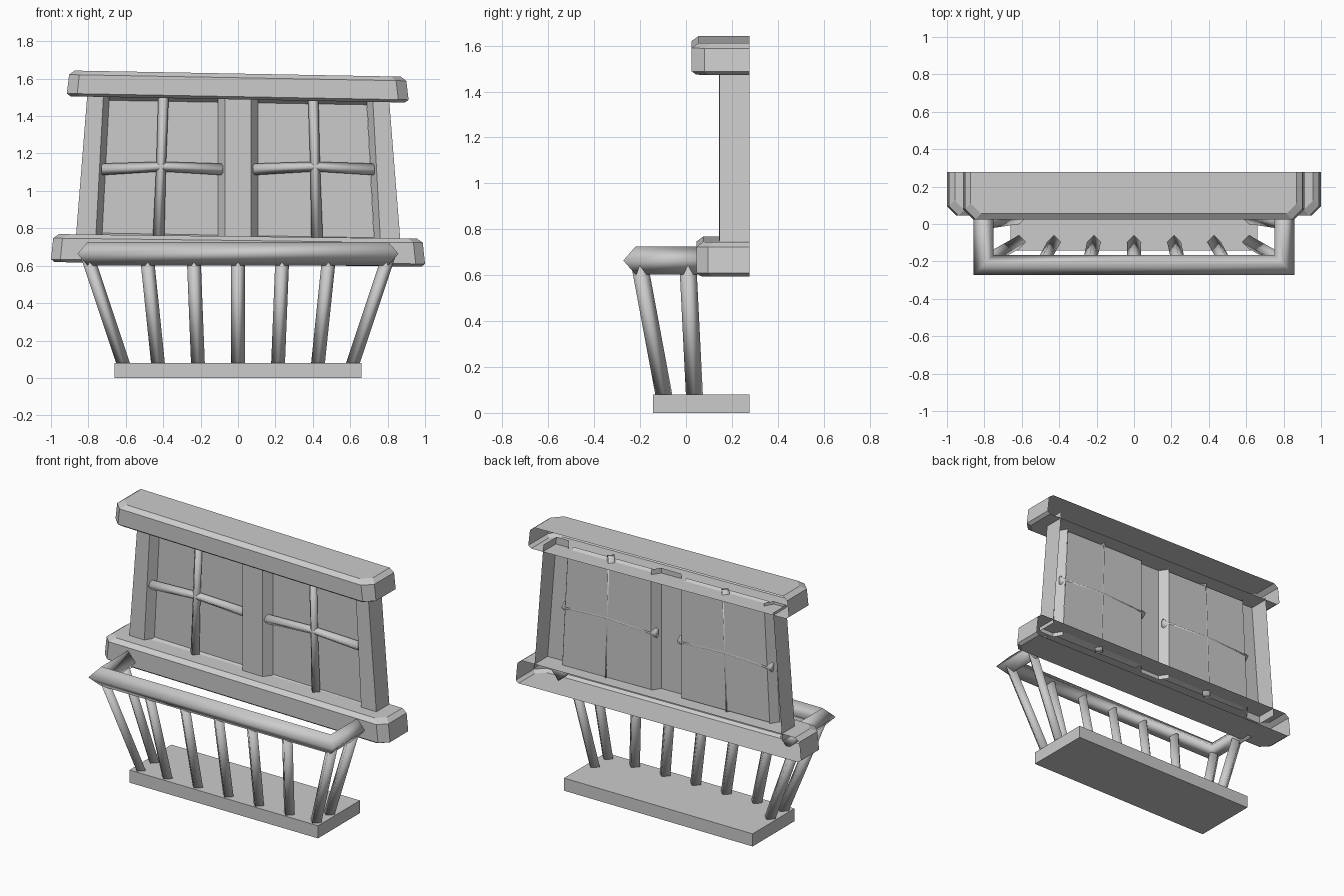
import bpy, bmesh
from mathutils import Vector

if "Cube" in bpy.data.objects:
    bpy.data.objects.remove(bpy.data.objects["Cube"])

BACK, FACE, PANE = 0.277, 0.147, 0.2   # open back, frame face, window sheet depth


def loft(name, rings, closed=False, caps=False, smooth=None):
    """Skin a list of equal-length point rings into one object."""
    bm = bmesh.new()
    rows = [[bm.verts.new(p) for p in r] for r in rings]
    n = len(rows[0])
    for a, b in zip(rows, rows[1:]):
        for i in range(n if closed else n - 1):
            j = (i + 1) % n
            bm.faces.new((a[i], a[j], b[j], b[i]))
    if caps:
        bm.faces.new(rows[0])
        bm.faces.new(rows[-1])
    bmesh.ops.recalc_face_normals(bm, faces=bm.faces)
    me = bpy.data.meshes.new(name)
    bm.to_mesh(me)
    bm.free()
    ob = bpy.data.objects.new(name, me)
    bpy.context.collection.objects.link(ob)
    if smooth == "all":
        me.polygons.foreach_set("use_smooth", [True] * len(me.polygons))
    return ob


def diamond(c, side, up):
    c, side, up = Vector(c), Vector(side), Vector(up)
    return [c + side, c + up, c - side, c - up]


def beam(name, x0, x1, yf, z0, z1, slope, corner):
    """Sloping ledge with chamfered front corners and an open back."""
    rings = []
    for z, ins, taper in ((z0, 0.02, 0), (z0 + 0.015, 0, 0),
                          (z1 - 0.022, 0, 0.012), (z1, 0.03, 0.012)):
        a, b, y = x0 + ins + taper, x1 - ins - taper, yf + ins
        plan = [(a, BACK), (a, y + corner), (a + corner, y),
                (b - corner, y), (b, y + corner), (b, BACK)]
        rings.append([(px, py, z + slope * px) for px, py in plan])
    return loft(name, rings, caps=True)


# Base slab
y0, y1 = -0.143, 0.277
loft("base_slab", [[(-0.661, y0, z), (0.661, y0, z), (0.661, y1, z), (-0.661, y1, z)]
                   for z in (0, 0.08)], closed=True, caps=True)

# Sill and lintel
beam("sill", -1.0, 1.0, 0.045, 0.607, 0.757, -0.0125, 0.05)
beam("lintel", -0.915, 0.912, 0.025, 1.489, 1.627, -0.0185, 0.055)

# Side posts, tapering upward, as open-backed channels
for s, side in ((-1, "left"), (1, "right")):
    rings = []
    for z in (0.72, 1.52):
        t = (z - 0.76) / 0.74
        rings.append([(s * (0.866 - 0.059 * t), BACK, z),
                      (s * (0.866 - 0.059 * t), FACE, z),
                      (s * (0.760 - 0.040 * t), FACE, z),
                      (s * (0.727 - 0.039 * t), PANE, z)])
    loft(side + "_post", rings)

# Centre mullion
loft("mullion", [[(-0.107, PANE, z), (-0.07, FACE, z), (0.07, FACE, z), (0.107, PANE, z)]
                 for z in (0.73, 1.52)])

# Window sheets and their glazing bars
for s, side in ((-1, "left"), (1, "right")):
    rings = []
    for outer in (False, True):
        ring = []
        for y, z in ((FACE, 0.745), (PANE, 0.762), (PANE, 1.472), (FACE, 1.5)):
            x = s * (0.727 - 0.039 * (z - 0.76) / 0.74) if outer else s * 0.107
            ring.append((x, y, z - 0.017 * x))
        rings.append(ring)
    loft(side + "_window", rings)
    top_x, bottom_x = (-0.398, -0.425) if s < 0 else (0.402, 0.423)
    yc, r = 0.175, 0.031
    loft(side + "_upright_bar",
         [diamond((bottom_x, yc, 0.735), (r, 0, 0), (0, r, 0)),
          diamond(((top_x + bottom_x) / 2, yc - 0.001, 1.125), (0.026, 0, 0), (0, r, 0)),
          diamond((top_x, yc, 1.515), (r * 0.9, 0, 0), (0, r, 0))],
         closed=True, caps=True, smooth="all")
    loft(side + "_cross_bar",
         [diamond((s * 0.08, yc, 1.115), (0, r, 0), (0, 0, r)),
          diamond((s * 0.41, yc, 1.13), (0, r, 0), (0, 0, 0.026)),
          diamond((s * 0.73, yc, 1.115), (0, r, 0), (0, 0, r))],
         closed=True, caps=True, smooth="all")

# Mitred balcony handrail
w, zc, up = 0.054, 0.664, (0, 0, 0.062)
xr, yr = 0.804, -0.219
loft("handrail", [diamond((-xr, 0.13, zc), (-w, 0, 0), up),
                  diamond((-xr, yr, zc), (-w, -w, 0), up),
                  diamond((xr, yr, zc), (w, -w, 0), up),
                  diamond((xr, 0.13, zc), (w, 0, 0), up)],
     closed=True, caps=True, smooth="all")

# Balusters: (bottom x, top x, bottom y, top y)
rods = [(0, 0, -0.095, -0.203)]
for s in (-1, 1):
    rods += [(s * 0.214, s * 0.237, -0.095, -0.203),
             (s * 0.427, s * 0.487, -0.095, -0.203),
             (s * 0.612, s * 0.805, -0.095, -0.203),
             (s * 0.612, s * 0.805, 0.037, 0.008)]
r = 0.037
for i, (xb, xt, yb, yt) in enumerate(rods):
    loft(f"baluster_{i + 1}", [diamond((xb, yb, 0.07), (r, 0, 0), (0, r, 0)),
                               diamond((xt, yt, 0.65), (r, 0, 0), (0, r, 0))],
         closed=True, caps=True, smooth="all")
